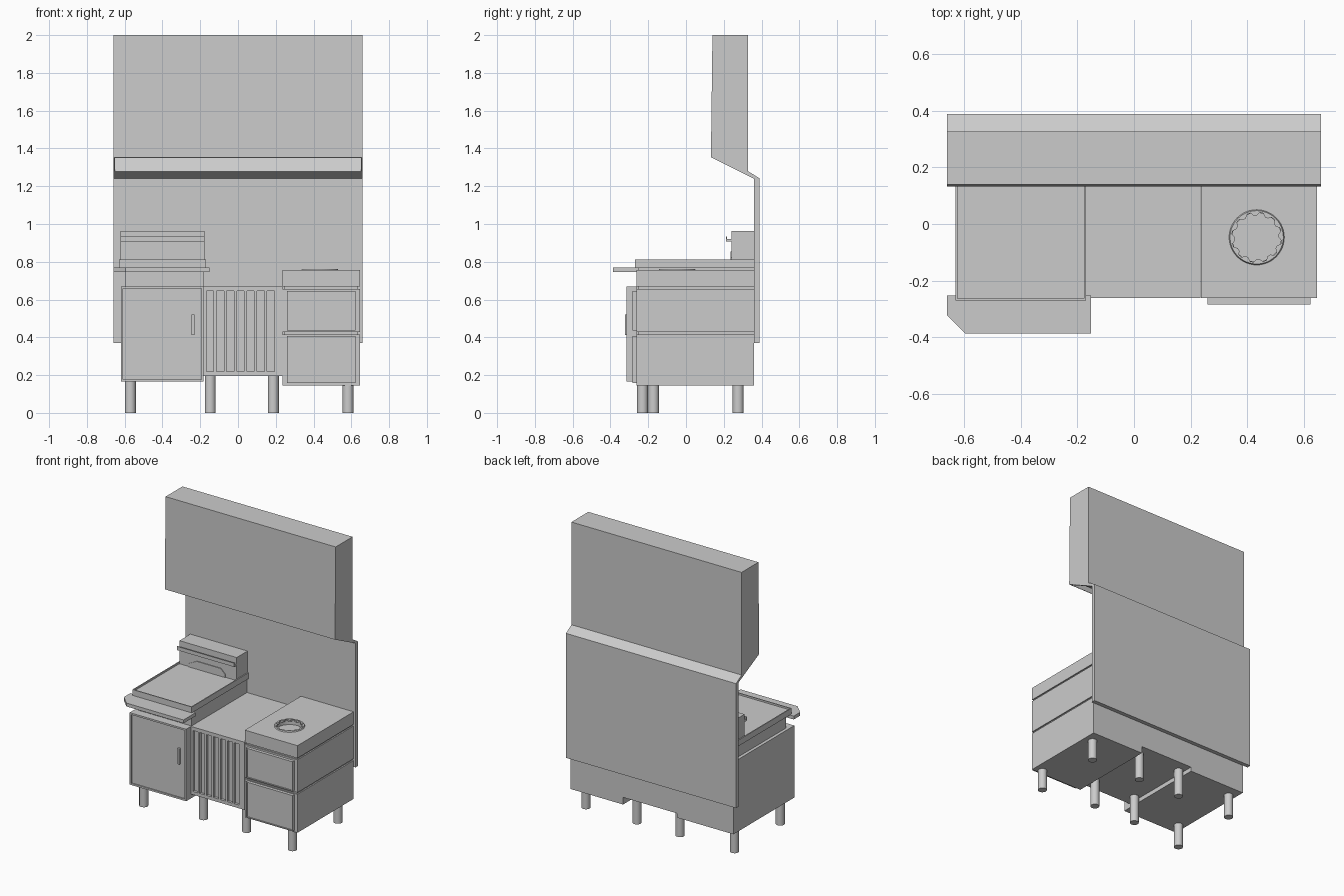
import bpy, bmesh
from math import cos, sin, pi, radians
from mathutils import Vector

if "Cube" in bpy.data.objects:
    bpy.data.objects.remove(bpy.data.objects["Cube"])


def finish(name, bm):
    bmesh.ops.recalc_face_normals(bm, faces=bm.faces)
    me = bpy.data.meshes.new(name)
    bm.to_mesh(me)
    bm.free()
    ob = bpy.data.objects.new(name, me)
    bpy.context.collection.objects.link(ob)
    return ob


def box(name, x, y, z, recess=None, side=(0, -1, 0)):
    """Box from ranges; recess=(margin, depth) sinks a panel into one side."""
    bm = bmesh.new()
    bmesh.ops.create_cube(bm, size=1)
    for v in bm.verts:
        v.co = [r[0] if c < 0 else r[1] for c, r in zip(v.co, (x, y, z))]
    bm.normal_update()
    if recess:
        f = [f for f in bm.faces if f.normal.dot(Vector(side)) > 0.9]
        bmesh.ops.inset_region(bm, faces=f, thickness=recess[0])
        # straight-walled recess: extrude the inner face inward
        ext = bmesh.ops.extrude_face_region(bm, geom=f)
        vs = [g for g in ext["geom"] if isinstance(g, bmesh.types.BMVert)]
        bmesh.ops.translate(bm, verts=vs, vec=Vector(side) * -recess[1])
        bmesh.ops.delete(bm, geom=[q for q in f if q.is_valid], context='FACES')
    return finish(name, bm)


def prism(name, pts, axis, lo, hi):
    """Extrude a 2D outline along an axis."""
    def co(p, t):
        return {'x': (t, p[0], p[1]), 'y': (p[0], t, p[1]), 'z': (p[0], p[1], t)}[axis]
    bm = bmesh.new()
    f = bm.faces.new([bm.verts.new(co(p, lo)) for p in pts])
    ext = bmesh.ops.extrude_face_region(bm, geom=[f])
    vs = [g for g in ext["geom"] if isinstance(g, bmesh.types.BMVert)]
    bmesh.ops.translate(bm, verts=vs, vec=Vector(co((0, 0), hi - lo)))
    return finish(name, bm)


def circle(cx, cy, r, n):
    return [(cx + r * cos(2 * pi * i / n), cy + r * sin(2 * pi * i / n)) for i in range(n)]


def cut(ob, cutter):
    m = ob.modifiers.new("cut", 'BOOLEAN')
    m.operation, m.object, m.solver = 'DIFFERENCE', cutter, 'EXACT'
    bpy.context.view_layer.objects.active = ob
    bpy.ops.object.modifier_apply(modifier=m.name)
    bpy.data.objects.remove(cutter)


# Extraction hood and back panel, with the sunken intake under the hood
hood = prism("hood_and_back_panel",
             [(.14, 2), (.327, 2), (.327, 1.28), (.388, 1.243), (.388, .37),
              (.36, .37), (.36, 1.24), (.132, 1.353)], 'x', -.66, .66)
cut(hood, prism("intake_cutter", [(.132, 1.329), (.17, 1.42), (.323, 1.353), (.275, 1.257)],
                'x', -.65, .65))

# Left cabinet with framed door and handle
box("left_cabinet", (-.62, -.182), (-.29, .36), (.165, .67))
box("left_door", (-.62, -.182), (-.315, -.29), (.165, .67), (.017, .008))
box("door_handle", (-.245, -.23), (-.323, -.305), (.412, .522))

# Griddle: base, tray with raised rim, front shelf
box("griddle_base", (-.598, -.182), (-.255, .36), (.67, .77))
box("griddle_tray", (-.63, -.17), (-.27, .36), (.77, .812), (.01, .012), (0, 0, 1))
prism("griddle_shelf", [(-.66, -.252), (-.66, -.322), (-.595, -.387), (-.152, -.387), (-.152, -.252)],
      'z', .747, .771)

# Griddle splashback with its rail and scrap opening plate
box("splashback", (-.622, -.178), (.24, .36), (.8, .962))
prism("splash_rail", [(.24, .907), (.24, .92), (.218, .92), (.218, .933), (.211, .933), (.211, .907)],
      'x', -.622, -.178)
prism("scrap_plate", [(-.55, .8), (-.55, .822), (-.485, .855), (-.3, .855), (-.265, .822), (-.265, .8)],
      'y', .235, .241)

# Middle cabinet with vertical slots between slats
box("middle_cabinet", (-.182, .235), (-.245, .36), (.195, .67))
box("grille_top_rail", (-.182, .235), (-.262, -.245), (.645, .67))
box("grille_bottom_rail", (-.182, .235), (-.262, -.245), (.195, .218))
pitch, first = .0535, -.167
for i in range(8):
    lo = -.182 if i == 0 else first + pitch * i - .015
    hi = .235 if i == 7 else first + pitch * i
    box(f"grille_slat_{i + 1}", (lo, hi), (-.262, -.245), (.218, .645))

# Right cabinet: two drawer bodies separated by shallow grooves
box("right_core", (.243, .636), (-.254, .36), (.2, .7))
for name, z0, z1, d0, d1 in (("lower", .145, .415, .157, .408), ("upper", .427, .657, .435, .645)):
    box(name + "_drawer_body", (.236, .645), (-.262, .36), (z0, z1))
    box(name + "_drawer_front", (.26, .622), (-.284, -.262), (d0, d1), (.01, .006))

# Burner block with a round pit and a toothed ring
block = box("burner_block", (.236, .645), (-.262, .36), (.668, .756))
cx, cy = .433, -.047
cut(block, prism("pit_cutter", circle(cx, cy, .086, 48), 'z', .725, .8))

bm = bmesh.new()
n = 48
loops = []
for kind in range(4):
    loop = []
    for i in range(n):
        a = 2 * pi * i / n
        inner = .077 if i % 4 < 2 else .088
        r = (.098, .094, inner, inner)[kind]
        z = (.755, .763, .763, .75)[kind]
        loop.append(bm.verts.new((cx + r * cos(a), cy + r * sin(a), z)))
    loops.append(loop)
for k in range(4):
    p, q = loops[k], loops[(k + 1) % 4]
    for i in range(n):
        j = (i + 1) % n
        bm.faces.new((p[i], p[j], q[j], q[i]))
finish("burner_ring", bm)

# Round legs, front and back
for x, yf, top in ((-.57, -.23, .17), (-.147, -.172, .2), (.187, -.172, .2), (.583, -.23, .15)):
    for tag, y in (("front", yf), ("back", .276)):
        leg = prism(f"{tag}_leg", circle(x, y, .029, 24), 'z', 0, top)
        bpy.ops.object.select_all(action='DESELECT')
        leg.select_set(True)
        bpy.context.view_layer.objects.active = leg
        bpy.ops.object.shade_smooth_by_angle(angle=radians(35))
